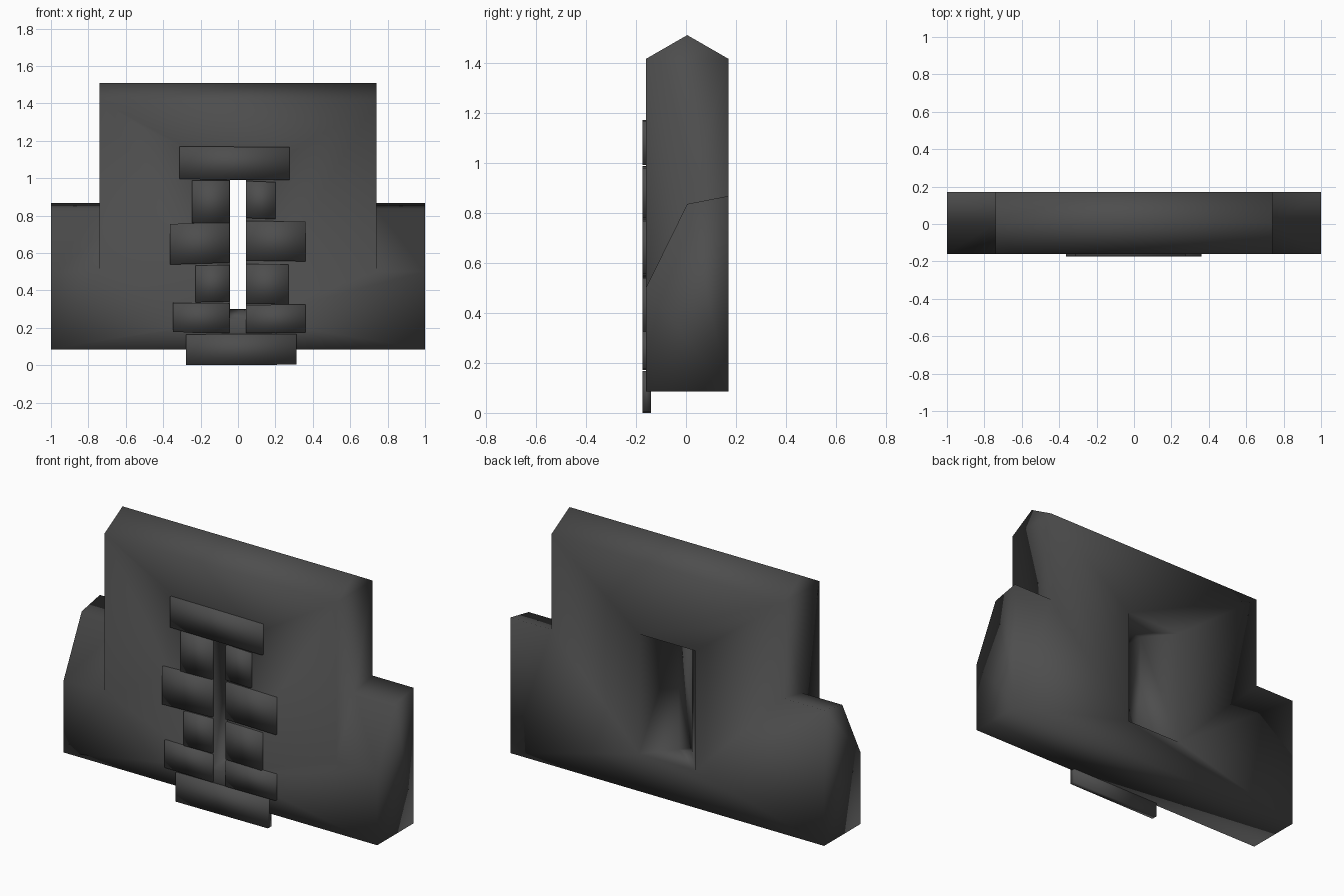
import bpy, bmesh

if "Cube" in bpy.data.objects:
    bpy.data.objects.remove(bpy.data.objects["Cube"])

stone = bpy.data.materials.new("dark grey stone")
stone.diffuse_color = (0.075, 0.075, 0.075, 1)
stone.use_nodes = True
stone.node_tree.nodes["Principled BSDF"].inputs["Base Color"].default_value = stone.diffuse_color


def finish(bm, name):
    bmesh.ops.recalc_face_normals(bm, faces=bm.faces)
    me = bpy.data.meshes.new(name)
    bm.to_mesh(me)
    bm.free()
    me.materials.append(stone)
    for p in me.polygons:
        p.use_smooth = True
    ob = bpy.data.objects.new(name, me)
    bpy.context.collection.objects.link(ob)
    return ob


# wall: stepped outline (half, mirrored) at front, ridge and back, pierced by a slit
F, M, B = -0.16, 0.005, 0.17
outline = {
    "f": (F, [(1, .085), (1, .5), (.74, .5), (.74, 1.415)]),
    "m": (M, [None, (1, .835), (.74, .835), (.74, 1.51)]),
    "b": (B, [(1, .085), (1, .867), (.74, .867), (.74, 1.415)]),
}
# slit: narrow at the front, splayed towards the back (half width, bottom, top)
slit = {"f": (F, .042, .25, .99), "m": (M, .042, .30, .99), "b": (B, .18, .30, .99)}

bm = bmesh.new()
V = {}
for s in (-1, 1):
    for k, (y, pts) in outline.items():
        for i, p in enumerate(pts):
            if p:
                V[k, i, s] = bm.verts.new((s * p[0], y, p[1]))
    for k, (y, w, lo, hi) in slit.items():
        V[k, "lo", s] = bm.verts.new((s * w, y, lo))
        V[k, "hi", s] = bm.verts.new((s * w, y, hi))


def face(*keys):
    bm.faces.new([V[k] for k in keys])


def span(k1, i1, k2, i2):
    # quad running from left to right
    face((k1, i1, -1), (k1, i1, 1), (k2, i2, 1), (k2, i2, -1))


for k in "fb":
    span(k, 3, k, "hi")          # above the slit
    span(k, 0, k, "lo")          # below the slit
    span(k, 3, "m", 3)           # sloping cap
for k in "fb":
    span(k, "lo", "m", "lo")     # slit sill
    span(k, "hi", "m", "hi")     # slit head
span("f", 0, "b", 0)             # underside
for s in (-1, 1):
    for k in "fb":
        face((k, "hi", s), (k, 3, s), (k, 2, s), (k, 1, s), (k, 0, s), (k, "lo", s))
        face((k, 1, s), (k, 2, s), ("m", 2, s), ("m", 1, s))            # low shoulder
        face((k, "lo", s), (k, "hi", s), ("m", "hi", s), ("m", "lo", s))  # jamb
    face(("f", 0, s), ("f", 1, s), ("m", 1, s), ("b", 1, s), ("b", 0, s))
    face(("f", 2, s), ("f", 3, s), ("m", 3, s), ("b", 3, s), ("b", 2, s), ("m", 2, s))
finish(bm, "battlement_wall")


# dressed stones around the slit: x0, x1, z0, z1, rise towards the right
def block(name, x0, x1, z0, z1, rise):
    bm = bmesh.new()
    bmesh.ops.create_cube(bm, size=1)
    for v in bm.verts:
        right = v.co.x > 0
        v.co = (x1 if right else x0,
                -.14 if v.co.y > 0 else -.173,
                (z1 if v.co.z > 0 else z0) + (rise if right else 0))
    finish(bm, name)


block("lintel_stone", -.313, .275, .995, 1.17, -.004)
block("sill_stone", -.278, .312, 0, .165, .003)
left = [(-.245, .76, .987, 0), (-.363, .538, .755, .01),
        (-.226, .336, .532, .004), (-.348, .177, .334, -.004)]
right = [(.20, .787, .985, -.006), (.362, .56, .772, -.005),
         (.27, .328, .542, -.003), (.36, .172, .322, .003)]
for i, (x, z0, z1, r) in enumerate(left):
    block(f"left_jamb_stone_{i + 1}", x, -.045, z0, z1, r)
for i, (x, z0, z1, r) in enumerate(right):
    block(f"right_jamb_stone_{i + 1}", .042, x, z0, z1, r)
